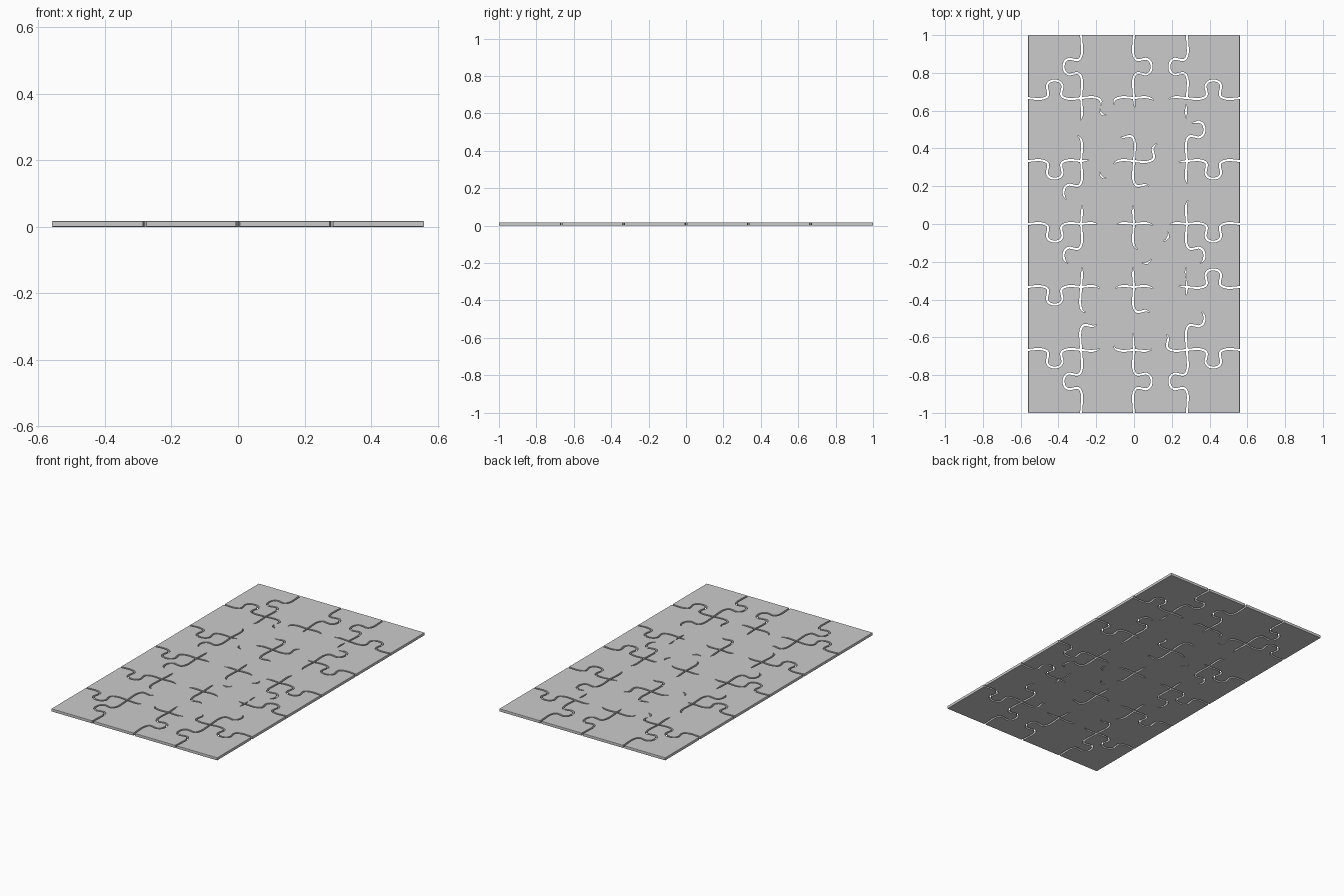
import bpy, bmesh
from mathutils import Vector

if "Cube" in bpy.data.objects:
    bpy.data.objects.remove(bpy.data.objects["Cube"])

X0, Y0, H = 0.56, 1.0, 0.017
CW, RH = 0.28, 1 / 3
GAP = 0.0055          # half width of a cut

# half of the jigsaw edge: (distance from middle, height of the tab)
HALF = [(0.085, -0.005), (0.052, 0.001), (0.037, 0.012), (0.035, 0.028),
        (0.039, 0.048), (0.041, 0.066), (0.027, 0.086)]


def catmull(pts, n=5):
    p = [pts[0]] + pts + [pts[-1]]
    out = []
    for i in range(1, len(p) - 2):
        a, b, c, d = p[i - 1:i + 3]
        for k in range(n):
            t = k / n
            out.append(0.5 * (2 * b + (c - a) * t + (2 * a - 5 * b + 4 * c - d) * t * t
                              + (3 * b - a - 3 * c + d) * t ** 3))
    return out + [pts[-1]]


def edge_path(start, end, side):
    d = (end - start).normalized()
    nrm = side.normalized()
    mid = (start + end) / 2
    prof = [(-t, h) for t, h in HALF] + [(0, 0.093)] + list(reversed(HALF))
    return catmull([start] + [mid + d * t + nrm * h for t, h in prof] + [end])


def sub_path(path, s0, s1):
    # part of a path between two fractions of its length
    acc = [0.0]
    for a, b in zip(path, path[1:]):
        acc.append(acc[-1] + (b - a).length)
    total = acc[-1]

    def at(s):
        for i in range(len(path) - 1):
            if acc[i + 1] >= s - 1e-9:
                f = (s - acc[i]) / (acc[i + 1] - acc[i])
                return path[i].lerp(path[i + 1], min(1, max(0, f)))
        return path[-1].copy()
    lo, hi = s0 * total, s1 * total
    inner = [p for p, a in zip(path, acc) if lo + 0.002 < a < hi - 0.002]
    return [at(lo)] + inner + [at(hi)]


def ribbon(bm, path, s0, s1):
    # upright slit with pointed free ends
    pts = sub_path(path, s0, s1)
    if s0 == 0:
        pts.insert(0, pts[0] - (pts[1] - pts[0]).normalized() * 0.0047)
    if s1 == 1:
        pts.append(pts[-1] + (pts[-1] - pts[-2]).normalized() * 0.0043)
    rings = []
    dist = [0.0]
    for a, b in zip(pts, pts[1:]):
        dist.append(dist[-1] + (b - a).length)
    for i, p in enumerate(pts):
        t = (pts[min(i + 1, len(pts) - 1)] - pts[max(i - 1, 0)]).normalized()
        n = Vector((-t.y, t.x))
        w = GAP
        if s0 > 0:
            w = min(w, 0.001 + dist[i] * 0.15)
        if s1 < 1:
            w = min(w, 0.001 + (dist[-1] - dist[i]) * 0.15)
        l, r = p + n * w, p - n * w
        rings.append([bm.verts.new((q.x, q.y, z)) for q, z in
                      ((l, -0.02), (r, -0.02), (r, 0.04), (l, 0.04))])
    for a, b in zip(rings, rings[1:]):
        for k in range(4):
            bm.faces.new((a[k], a[(k + 1) % 4], b[(k + 1) % 4], b[k]))
    bm.faces.new(rings[0][::-1])
    bm.faces.new(rings[-1])


# cuts: (tab side, open stretches of the edge)
F = [(0, 1)]
VERT = [  # each column line, top to bottom; +1 = tab to the right
    [(-1, F), (-1, [(0, .24), (.71, 1)]), (-1, [(0, .58), (.8, 1)]),
     (-1, [(0, .6), (.79, 1)]), (1, [(0, .3), (.57, 1)]), (-1, F)],
    [(1, F), (-1, [(0, .1), (.6, 1)]), (1, [(0, .42), (.8, 1)]),
     (1, [(0, .29), (.54, .66), (.79, 1)]), (1, [(0, .43), (.82, 1)]), (1, F)],
    [(-1, F), (1, [(.07, .22), (.31, 1)]), (1, [(0, .25), (.74, 1)]),
     (1, [(0, .6), (.79, .9), (.93, 1)]), (1, [(0, .09), (.42, 1)]), (-1, F)],
]
HORI = [  # each row line, left to right; +1 = tab upward
    [(1, F), (-1, [(0, .32), (.36, .48), (.7, 1)]), (-1, [(0, .25), (.78, 1)]), (1, F)],
    [(-1, F), (-1, [(0, .09), (.36, .48), (.74, 1)]), (1, [(0, .46), (.9, 1)]), (-1, F)],
    [(-1, F), (-1, [(0, .2), (.79, 1)]), (-1, [(0, .24), (.54, .68), (.79, 1)]), (-1, F)],
    [(-1, F), (-1, [(0, .23), (.77, 1)]), (-1, [(0, .24), (.9, 1)]), (1, F)],
    [(-1, F), (1, [(0, .23), (.73, 1)]), (1, [(0, .22), (.58, 1)]), (-1, F)],
]

bm = bmesh.new()
for c, line in enumerate(VERT):
    x = -X0 + CW * (c + 1)
    for r, (side, spans) in enumerate(line):
        path = edge_path(Vector((x, Y0 - RH * r)), Vector((x, Y0 - RH * (r + 1))),
                         Vector((side, 0)))
        for s in spans:
            ribbon(bm, path, *s)
for r, line in enumerate(HORI):
    y = Y0 - RH * (r + 1)
    for c, (side, spans) in enumerate(line):
        path = edge_path(Vector((-X0 + CW * c, y)), Vector((-X0 + CW * (c + 1), y)),
                         Vector((0, side)))
        for s in spans:
            ribbon(bm, path, *s)
bmesh.ops.recalc_face_normals(bm, faces=bm.faces)
me = bpy.data.meshes.new("cut_lines")
bm.to_mesh(me)
bm.free()
cutter = bpy.data.objects.new("cut_lines", me)
bpy.context.collection.objects.link(cutter)
cutter.hide_render = True

# thin board with softened rim
bm = bmesh.new()
bmesh.ops.create_cube(bm, size=1)
for v in bm.verts:
    v.co = Vector((v.co.x * 2 * X0, v.co.y * 2 * Y0, (v.co.z + 0.5) * H))
bmesh.ops.bevel(bm, geom=bm.edges[:], offset=0.002, segments=2, profile=0.5, affect='EDGES')
me = bpy.data.meshes.new("puzzle_board")
bm.to_mesh(me)
bm.free()
board = bpy.data.objects.new("puzzle_board", me)
bpy.context.collection.objects.link(board)

# cut the jigsaw lines through the board
mod = board.modifiers.new("cuts", 'BOOLEAN')
mod.operation = 'DIFFERENCE'
mod.solver = 'EXACT'
mod.use_self = True
mod.object = cutter
bpy.context.view_layer.objects.active = board
bpy.ops.object.modifier_apply(modifier=mod.name)
bpy.data.objects.remove(cutter)
